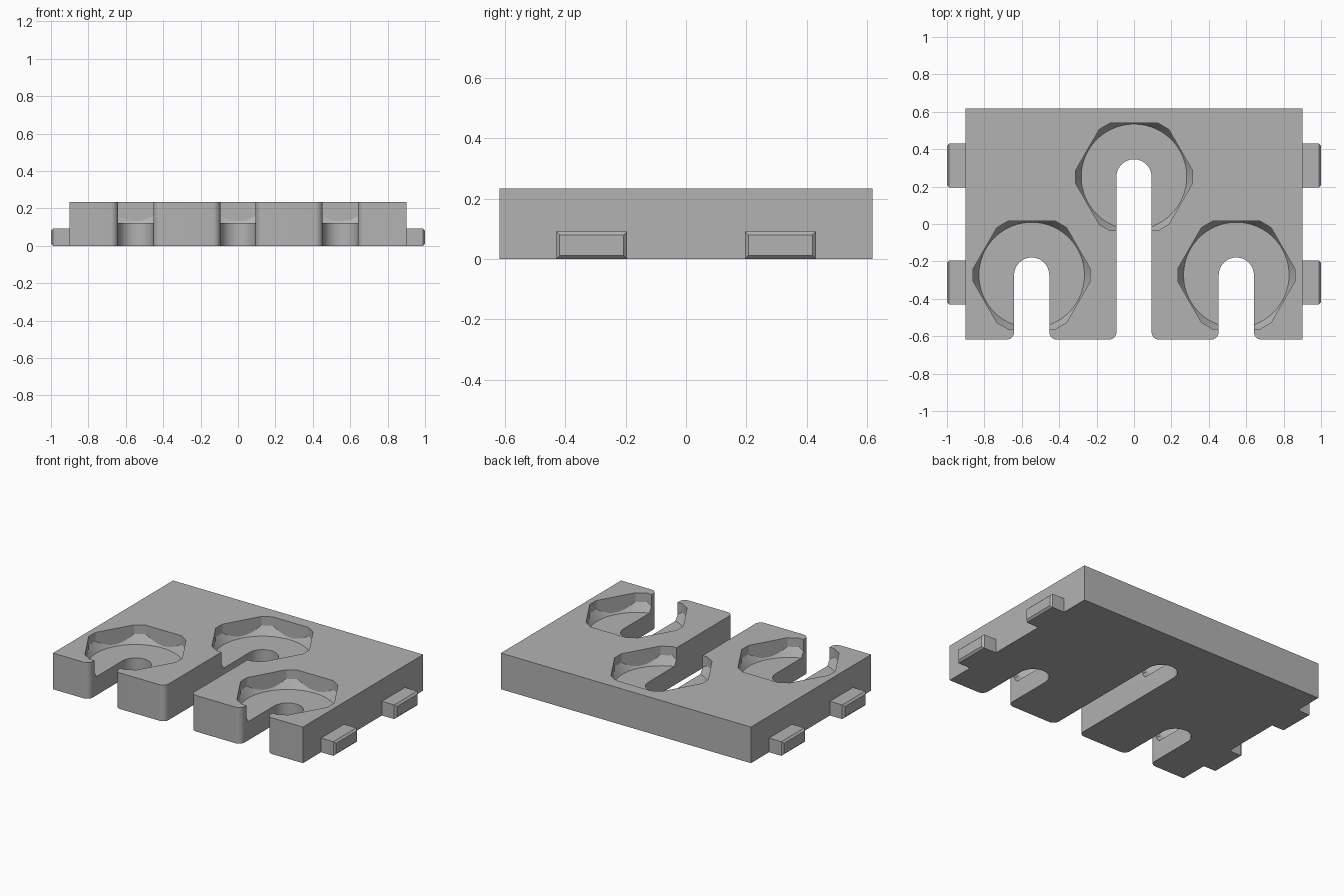
import bpy, bmesh
from math import pi, cos, sin, tan, radians
from mathutils import Vector

if "Cube" in bpy.data.objects:
    bpy.data.objects.remove(bpy.data.objects["Cube"])

HALF_X, HALF_Y, HEIGHT = 0.9, 0.618, 0.235
SLOT, FILLET = 0.094, 0.04
FLOOR, FLOOR_R, APOTHEM, CORNER_R = 0.122, 0.282, 0.288, 0.313
POCKETS = [(-0.547, -0.273), (0, 0.252), (0.547, -0.273)]

grey = bpy.data.materials.new("plain grey")
grey.use_nodes = True
grey.diffuse_color = (0.45, 0.45, 0.45, 1)
grey.node_tree.nodes["Principled BSDF"].inputs["Base Color"].default_value = grey.diffuse_color


def add_object(name, bm):
    bmesh.ops.recalc_face_normals(bm, faces=bm.faces)
    mesh = bpy.data.meshes.new(name)
    bm.to_mesh(mesh)
    bm.free()
    mesh.materials.append(grey)
    obj = bpy.data.objects.new(name, mesh)
    bpy.context.collection.objects.link(obj)
    return obj


def prism(name, outline, bottom, top):
    bm = bmesh.new()
    face = bm.faces.new([bm.verts.new((x, y, bottom)) for x, y in outline])
    side = bmesh.ops.extrude_face_region(bm, geom=[face])["geom"]
    verts = [v for v in side if isinstance(v, bmesh.types.BMVert)]
    bmesh.ops.translate(bm, verts=verts, vec=(0, 0, top - bottom))
    return add_object(name, bm)


def arc(cx, cy, radius, start, end, steps):
    angles = [radians(start + (end - start) * i / steps) for i in range(steps + 1)]
    return [(cx + radius * cos(a), cy + radius * sin(a)) for a in angles]


def cut(obj, cutter, operation):
    mod = obj.modifiers.new(operation.title(), "BOOLEAN")
    mod.object, mod.operation, mod.solver = cutter, operation, "EXACT"
    graph = bpy.context.evaluated_depsgraph_get()
    mesh = bpy.data.meshes.new_from_object(obj.evaluated_get(graph))
    obj.modifiers.clear()
    obj.data = mesh
    bpy.data.objects.remove(cutter)


# Plate outline with three round-ended slots and rounded slot mouths
outline = [(-HALF_X, HALF_Y), (-HALF_X, -HALF_Y)]
for x, y in POCKETS:
    outline += arc(x - SLOT - FILLET, -HALF_Y + FILLET, FILLET, -90, 0, 8)
    outline += arc(x, y, SLOT, 180, 0, 24)
    outline += arc(x + SLOT + FILLET, -HALF_Y + FILLET, FILLET, 180, 270, 8)
outline += [(HALF_X, -HALF_Y), (HALF_X, HALF_Y)]
plate = prism("holder_plate", outline, 0, HEIGHT)

# Hexagonal pockets with clipped corners and a conical seat
half_cut = (APOTHEM / cos(pi / 6) - CORNER_R) * tan(pi / 3)
for px, py in POCKETS:
    hexagon = []
    for i in range(6):
        a = i * pi / 3
        for side in (-half_cut, half_cut):
            hexagon.append((px + CORNER_R * cos(a) - side * sin(a),
                            py + CORNER_R * sin(a) + side * cos(a)))
    pocket = prism("pocket_cutter", hexagon, 0.05, 0.3)
    bm = bmesh.new()
    depth = 0.2
    bmesh.ops.create_cone(bm, cap_ends=True, segments=96, radius1=FLOOR_R,
                          radius2=FLOOR_R + depth / tan(pi / 3), depth=depth)
    bmesh.ops.translate(bm, verts=bm.verts, vec=(px, py, FLOOR + depth / 2))
    cut(pocket, add_object("seat_cutter", bm), "INTERSECT")
    cut(plate, pocket, "DIFFERENCE")

# Side tabs with chamfered ends
tabs = []
for sx, side in ((1, "left"), (-1, "right")):
    for y, place in ((-0.313, "front"), (0.313, "back")):
        bm = bmesh.new()
        bmesh.ops.create_cube(bm, size=1)
        bmesh.ops.scale(bm, verts=bm.verts, vec=(0.11, 0.236, 0.092))
        bmesh.ops.translate(bm, verts=bm.verts, vec=(sx * 0.945, y, 0.046))
        rim = [e for e in bm.edges if all(abs(v.co.x) > 0.99 for v in e.verts)]
        bmesh.ops.bevel(bm, geom=rim, offset=0.012, segments=1, affect="EDGES")
        tabs.append(add_object(f"{side}_{place}_tab", bm))

# Smooth round walls, crisp edges
bpy.ops.object.select_all(action="DESELECT")
plate.select_set(True)
bpy.context.view_layer.objects.active = plate
bpy.ops.object.shade_smooth_by_angle(angle=radians(20))
